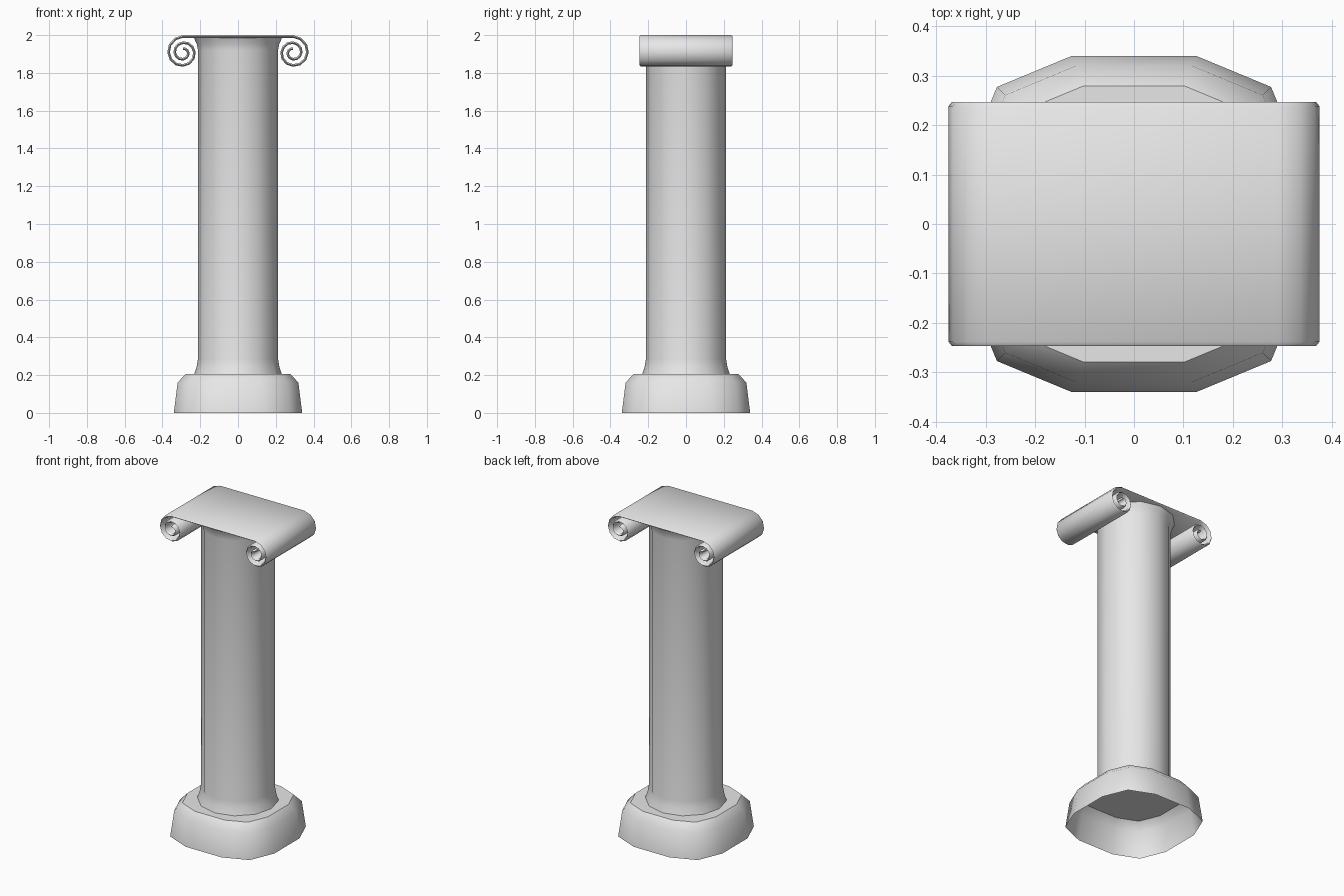
import bpy, bmesh, math

cube = bpy.data.objects.get("Cube")
if cube:
    bpy.data.objects.remove(cube, do_unlink=True)

# One plain stone colour
stone = bpy.data.materials.new("grey_stone")
stone.use_nodes = True
stone.diffuse_color = (0.8, 0.8, 0.8, 1)
stone.node_tree.nodes["Principled BSDF"].inputs["Base Color"].default_value = (0.8, 0.8, 0.8, 1)


def loft(name, rings, cap_start=True, cap_end=True):
    """Join matching closed rings of points into a smooth shaded object."""
    bm = bmesh.new()
    loops = [[bm.verts.new(p) for p in ring] for ring in rings]
    for a, b in zip(loops, loops[1:]):
        n = len(a)
        for i in range(n):
            j = (i + 1) % n
            bm.faces.new((a[i], a[j], b[j], b[i]))
    if cap_start:
        bm.faces.new(loops[0][::-1])
    if cap_end:
        bm.faces.new(loops[-1])
    bmesh.ops.recalc_face_normals(bm, faces=bm.faces)
    mesh = bpy.data.meshes.new(name)
    bm.to_mesh(mesh)
    bm.free()
    mesh.materials.append(stone)
    obj = bpy.data.objects.new(name, mesh)
    bpy.context.collection.objects.link(obj)
    bpy.ops.object.select_all(action='DESELECT')
    obj.select_set(True)
    bpy.context.view_layer.objects.active = obj
    bpy.ops.object.shade_smooth_by_angle(angle=math.radians(45))
    return obj


# Plinth: a rounded square that tapers upward, hollow and open below
quarter = [(0.34, 0.125), (0.277, 0.277), (0.125, 0.34)]
outline = []
for k in range(4):
    c, s = round(math.cos(k * math.pi / 2)), round(math.sin(k * math.pi / 2))
    outline += [(c * x - s * y, s * x + c * y) for x, y in quarter]
plinth_profile = [(1, 0), (0.94, 0.16), (0.82, 0.205)]
loft("plinth", [[(x * f, y * f, z) for x, y in outline] for f, z in plinth_profile],
     cap_start=False)

# Shaft: round column with a flared foot and neck
SIDES = 12
shaft_profile = [(0.232, 0.205), (0.219, 0.245), (0.212, 0.285),
                 (0.212, 1.92), (0.219, 1.955), (0.235, 1.988)]
loft("shaft", [[(r * math.cos(math.tau * i / SIDES), r * math.sin(math.tau * i / SIDES), z)
                for i in range(SIDES)] for r, z in shaft_profile])

# Capital: one thick sheet that rolls into a scroll at each end
STEPS, TURNS = 12, 2
CX, CZ, R, PITCH, HALF = 0.291, 1.908, 0.085, 0.033, 0.007
right_roll = []
for i in range(STEPS * TURNS + 1):
    t = i / STEPS
    a = math.pi / 2 - math.tau * t
    r = R - PITCH * t
    right_roll.append((CX + r * math.cos(a), CZ + r * math.sin(a)))
path = [(-x, z) for x, z in reversed(right_roll)] + right_roll

# Cross-section of the sheet with chamfered front and back edges
section = [(HALF, -0.238), (HALF, 0.238), (0, 0.247),
           (-HALF, 0.238), (-HALF, -0.238), (0, -0.247)]
rings = []
for i, (x, z) in enumerate(path):
    x0, z0 = path[max(i - 1, 0)]
    x1, z1 = path[min(i + 1, len(path) - 1)]
    length = math.hypot(x1 - x0, z1 - z0)
    nx, nz = (z0 - z1) / length, (x1 - x0) / length
    if abs(abs(x) - CX) < 1e-6 and z > CZ + R - 1e-6:
        nx, nz = 0, 1
    rings.append([(x + nx * o, y, z + nz * o) for o, y in section])
loft("scroll_capital", rings)
